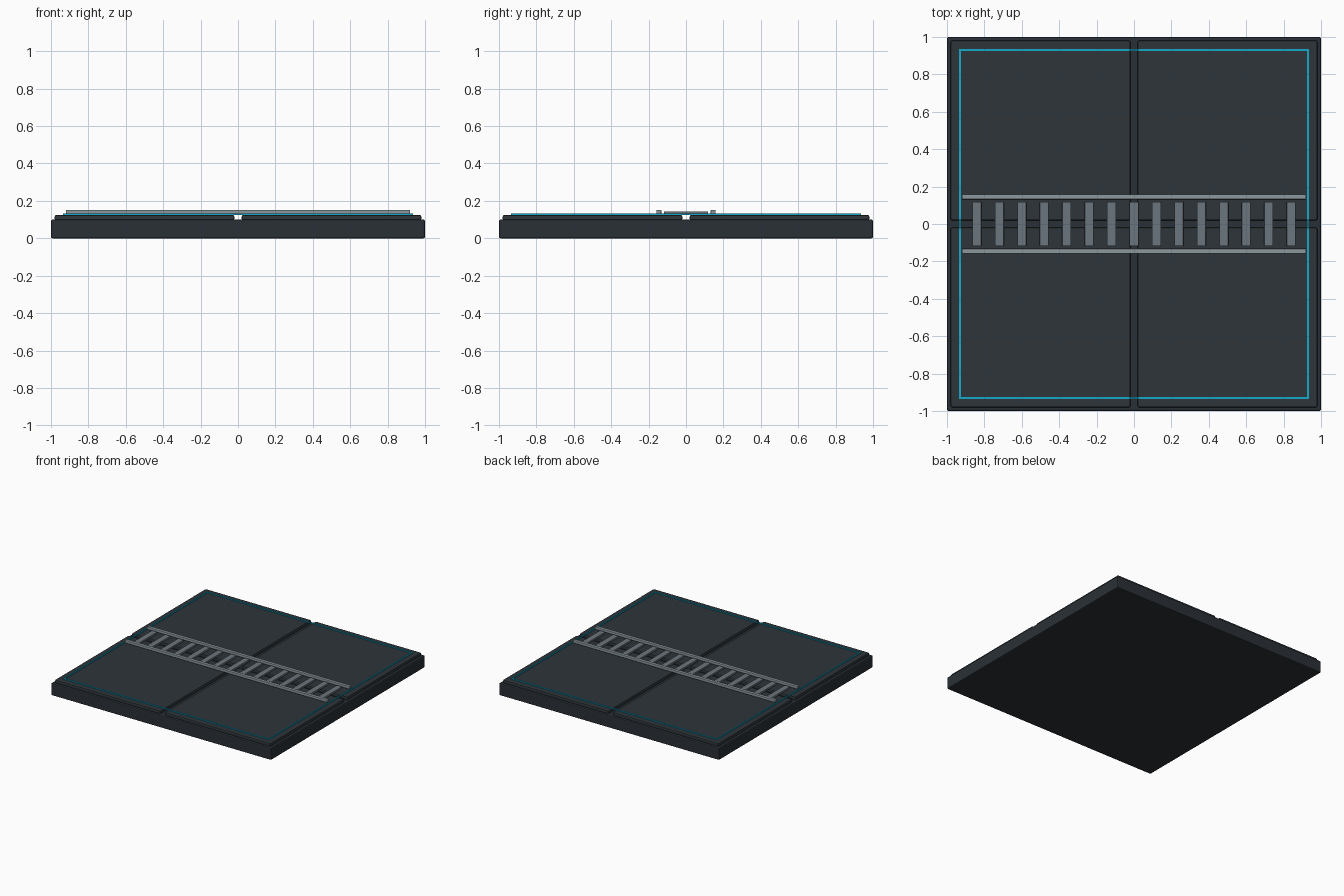
import bpy

cube = bpy.data.objects.get("Cube")
if cube:
    bpy.data.objects.remove(cube, do_unlink=True)


def material(name, rgb):
    m = bpy.data.materials.new(name)
    m.use_nodes = True
    m.diffuse_color = (*rgb, 1)
    m.node_tree.nodes["Principled BSDF"].inputs["Base Color"].default_value = (*rgb, 1)
    return m


slab_dark = material("dark slate", (0.023, 0.030, 0.037))
tile_grey = material("slate", (0.027, 0.035, 0.042))
cyan = material("cyan", (0.007, 0.40, 0.60))
rail_steel = material("light steel", (0.26, 0.31, 0.34))
sleeper_grey = material("steel grey", (0.15, 0.18, 0.21))


def box(name, x, y, z, mat, bevel=0):
    """Box from (low, high) ranges on each axis, with an optional chamfer."""
    spans = (x, y, z)
    bpy.ops.mesh.primitive_cube_add(size=1, location=[(a + b) / 2 for a, b in spans])
    ob = bpy.context.object
    ob.name = name
    ob.scale = [b - a for a, b in spans]
    bpy.ops.object.transform_apply(location=False, rotation=False, scale=True)
    ob.data.materials.append(mat)
    if bevel:
        mod = ob.modifiers.new("Bevel", "BEVEL")
        mod.width = bevel
        mod.segments = 2
    return ob


# Base slab
box("base_slab", (-1, 1), (-1, 1), (0, 0.1), slab_dark, 0.008)

# Four floor tiles separated by a cross-shaped groove
spans = {"right": (-0.98, -0.02), "left": (0.02, 0.98)}
depths = {"front": (-0.98, -0.02), "back": (0.02, 0.98)}
for side, xs in spans.items():
    for end, ys in depths.items():
        box(f"floor_tile_{end}_{side}", xs, ys, (0.095, 0.125), tile_grey, 0.008)

# Glowing border strips
inner, outer = 0.925, 0.935
strip_z = (0.124, 0.132)
for name, s in (("right", -1), ("left", 1)):
    edge = sorted((s * inner, s * outer))
    box(f"border_strip_{name}", edge, (-outer, outer), strip_z, cyan)
for name, s in (("front", -1), ("back", 1)):
    edge = sorted((s * inner, s * outer))
    box(f"border_strip_{name}", (-inner, inner), edge, strip_z, cyan)

# Track rails
for name, s in (("front", -1), ("back", 1)):
    edge = sorted((s * 0.132, s * 0.158))
    box(f"rail_{name}", (-0.92, 0.92), edge, (0.13, 0.152), rail_steel, 0.003)

# Track sleepers
for i in range(15):
    x = (i - 7) * 0.12
    box(f"sleeper_{i + 1}", (x - 0.024, x + 0.024), (-0.118, 0.118),
        (0.127, 0.143), sleeper_grey, 0.003)
